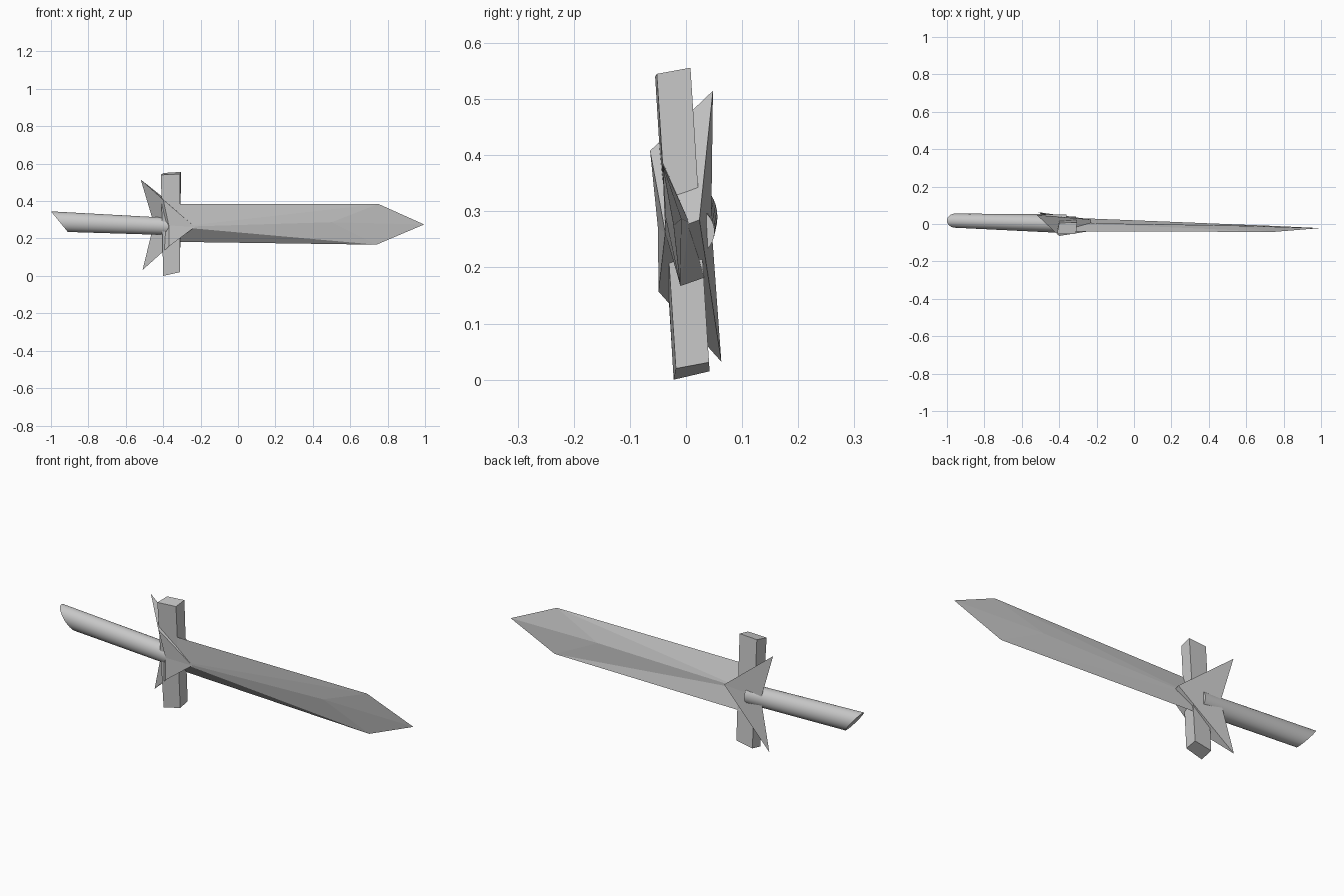
import bpy, bmesh, math

cube = bpy.data.objects.get("Cube")
if cube:
    bpy.data.objects.remove(cube, do_unlink=True)

grey = bpy.data.materials.new("plain_grey")
grey.use_nodes = True
colour = (0.58, 0.58, 0.58, 1)
grey.diffuse_color = colour
grey.node_tree.nodes["Principled BSDF"].inputs["Base Color"].default_value = colour


def make(name, verts, faces, smooth=False):
    """Build one closed part with outward normals."""
    bm = bmesh.new()
    vs = [bm.verts.new(v) for v in verts]
    for f in faces:
        bm.faces.new([vs[i] for i in f])
    bmesh.ops.recalc_face_normals(bm, faces=bm.faces)
    mesh = bpy.data.meshes.new(name)
    bm.to_mesh(mesh)
    bm.free()
    mesh.materials.append(grey)
    obj = bpy.data.objects.new(name, mesh)
    bpy.context.collection.objects.link(obj)
    if smooth:
        bpy.ops.object.select_all(action="DESELECT")
        obj.select_set(True)
        bpy.context.view_layer.objects.active = obj
        bpy.ops.object.shade_smooth_by_angle(angle=math.radians(40))
    return obj


def loft_sides(n):
    """Side quads between two rings of n points."""
    return [(i, (i + 1) % n, n + (i + 1) % n, n + i) for i in range(n)]


# Blade: slightly twisted, with a central ridge on each side
top_root, top_end = (-0.33, -0.04, 0.385), (0.75, -0.042, 0.385)
low_root, low_end = (-0.33, 0.033, 0.182), (0.74, -0.01, 0.167)
tip = (0.995, -0.022, 0.275)
ridges = [((-0.33, -0.037, 0.262), (0.5, -0.036, 0.287)),
          ((-0.33, 0.006, 0.28), (0.5, -0.008, 0.287))]
blade_verts = [top_root, top_end, low_root, low_end, tip]
blade_faces = []
for root, end in ridges:
    r = len(blade_verts)
    e = r + 1
    blade_verts += [root, end]
    blade_faces += [(0, 1, r), (r, 1, e), (2, 3, r), (r, 3, e), (1, 4, e), (3, 4, e)]
blade_faces.append((0, 5, 2, 7))
make("blade", blade_verts, blade_faces)

# Crossguard bar: leaning box
bar_low = [(-0.40, -0.022, 0.0), (-0.31, -0.018, 0.02),
           (-0.31, 0.041, 0.031), (-0.40, 0.042, 0.015)]
bar_top = [(-0.412, -0.055, 0.54), (-0.31, -0.052, 0.545),
           (-0.305, 0.008, 0.556), (-0.40, 0.006, 0.55)]
make("crossguard_bar", bar_low + bar_top,
     loft_sides(4) + [(0, 1, 2, 3), (4, 5, 6, 7)])

# Winged guard: arrow shape with short front wings and long back wings
front = [(-0.23, -0.037, 0.262), (-0.40, -0.064, 0.408),
         (-0.37, -0.05, 0.27), (-0.37, -0.049, 0.157)]
back = [(-0.23, 0.024, 0.285), (-0.52, 0.048, 0.515),
        (-0.45, 0.045, 0.28), (-0.51, 0.063, 0.032)]
caps = [(0, 1, 2), (0, 2, 3), (4, 5, 6), (4, 6, 7)]
make("winged_guard", front + back, loft_sides(4) + caps)

# Grip: round handle with an angled pommel end
SIDES = 32
outer, inner = [], []
for i in range(SIDES):
    a = 2 * math.pi * i / SIDES
    c, s = math.cos(a), math.sin(a)
    outer.append((-0.955 - 0.045 * s, 0.018 + 0.038 * c, 0.29 + 0.055 * s))
    inner.append((-0.36, 0.001 + 0.05 * c, 0.264 + 0.046 * s))
make("grip", outer + inner,
     loft_sides(SIDES) + [tuple(range(SIDES)), tuple(range(SIDES, 2 * SIDES))],
     smooth=True)
